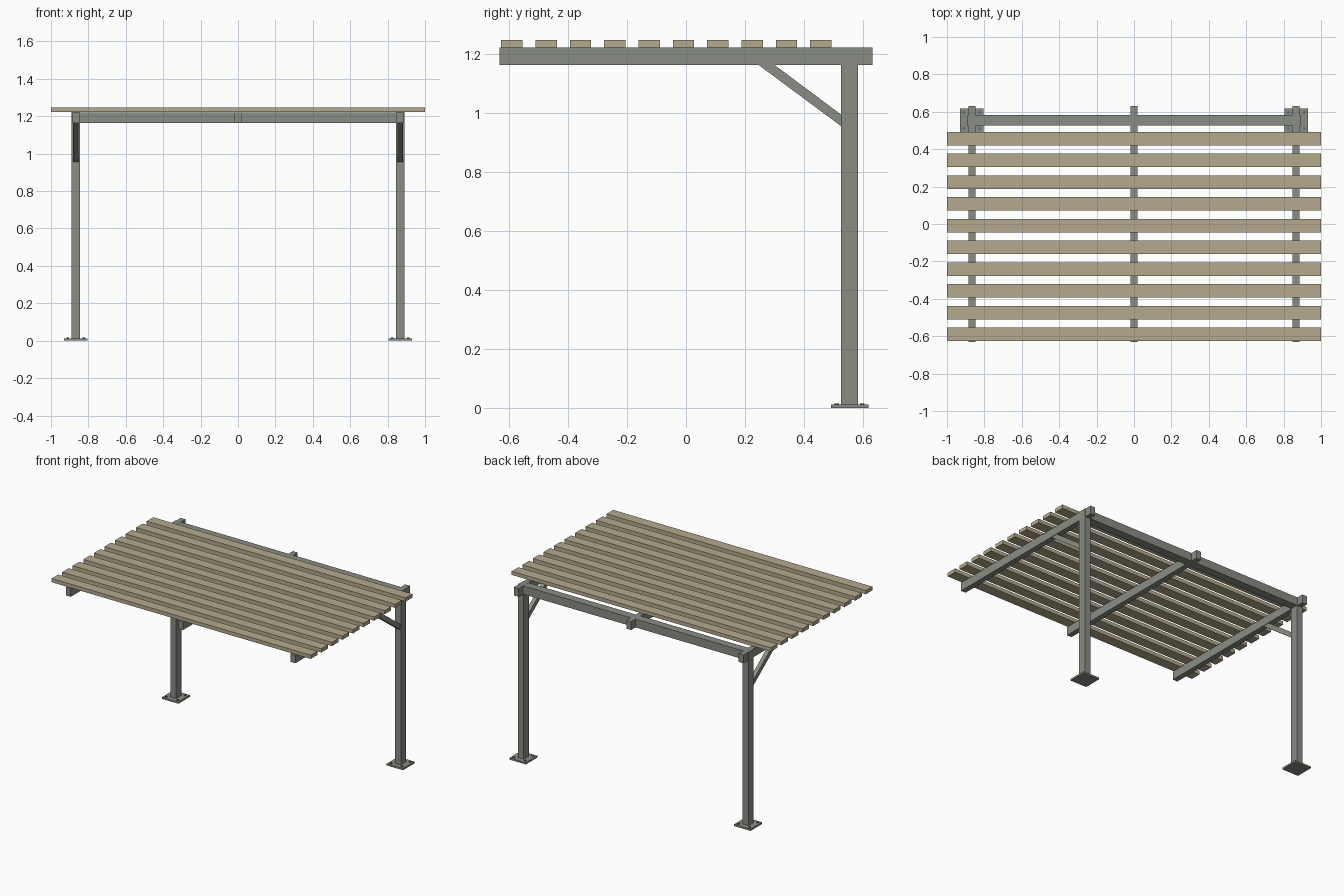
import bpy, bmesh, math
from mathutils import Vector

if "Cube" in bpy.data.objects:
    bpy.data.objects.remove(bpy.data.objects["Cube"])


def material(name, rgb):
    m = bpy.data.materials.new(name)
    m.diffuse_color = (*rgb, 1)
    m.use_nodes = True
    m.node_tree.nodes["Principled BSDF"].inputs["Base Color"].default_value = m.diffuse_color
    return m


STEEL = material("grey green steel", (0.25, 0.27, 0.23))
WOOD = material("pale timber", (0.46, 0.40, 0.27))
BOLT = material("dark bolt steel", (0.13, 0.14, 0.13))


def finish(name, bm, mat):
    bmesh.ops.recalc_face_normals(bm, faces=bm.faces)
    me = bpy.data.meshes.new(name)
    bm.to_mesh(me)
    bm.free()
    me.materials.append(mat)
    ob = bpy.data.objects.new(name, me)
    bpy.context.collection.objects.link(ob)
    return ob


def box(name, x, y, z, mat):
    """Box from (min, max) ranges on each axis."""
    bm = bmesh.new()
    bmesh.ops.create_cube(bm, size=1)
    for v in bm.verts:
        v.co = Vector([r[0] + (c + 0.5) * (r[1] - r[0]) for c, r in zip(v.co, (x, y, z))])
    return finish(name, bm, mat)


def side_profile(name, x, points, mat):
    """Extrude a (y, z) outline across an x range."""
    bm = bmesh.new()
    face = bm.faces.new([bm.verts.new((x[0], y, z)) for y, z in points])
    ext = bmesh.ops.extrude_face_region(bm, geom=[face])
    for v in ext["geom"]:
        if isinstance(v, bmesh.types.BMVert):
            v.co.x = x[1]
    return finish(name, bm, mat)


def around(c, w):
    return (c - w / 2, c + w / 2)


POST_X, POST_Y = 0.867, 0.554
BEAM_Z = (1.163, 1.221)
BEAM_W = 0.037

# Three cantilevered rafters
for label, x in (("left", -POST_X), ("middle", 0), ("right", POST_X)):
    box(label + "_rafter", around(x, BEAM_W), (-0.632, 0.632), BEAM_Z, STEEL)

for s, label in ((-1, "left"), (1, "right")):
    cx = s * POST_X
    # Post, base plate and diagonal brace
    box(label + "_post", around(cx, 0.044), around(POST_Y, 0.058), (0.012, 1.2215), STEEL)
    box(label + "_base_plate", around(cx, 0.127), around(POST_Y, 0.127), (0, 0.012), STEEL)
    side_profile(label + "_brace", around(cx, 0.029),
                 [(0.244, 1.164), (0.298, 1.164), (0.526, 0.994), (0.526, 0.955)], STEEL)
    # Rear crossbeam, one length on each side of the middle rafter
    inner, outer = s * BEAM_W / 2, s * (POST_X - BEAM_W / 2)
    box(label + "_crossbeam", sorted((inner, outer)), around(POST_Y + 0.001, 0.057), BEAM_Z, STEEL)
    # Anchor bolts at the plate corners
    bm = bmesh.new()
    for dx in (-0.043, 0.043):
        for dy in (-0.043, 0.043):
            new = bmesh.ops.create_cone(bm, cap_ends=True, segments=6, radius1=0.008,
                                        radius2=0.008, depth=0.006)
            bmesh.ops.translate(bm, verts=new["verts"], vec=(cx + dx, POST_Y + dy, 0.0135))
    finish(label + "_anchor_bolts", bm, BOLT)

# Roof slats
for i in range(10):
    y = -0.626 + i * 0.1163
    box(f"roof_slat_{i + 1}", (-1, 1), (y, y + 0.072), (1.222, 1.248), WOOD)
